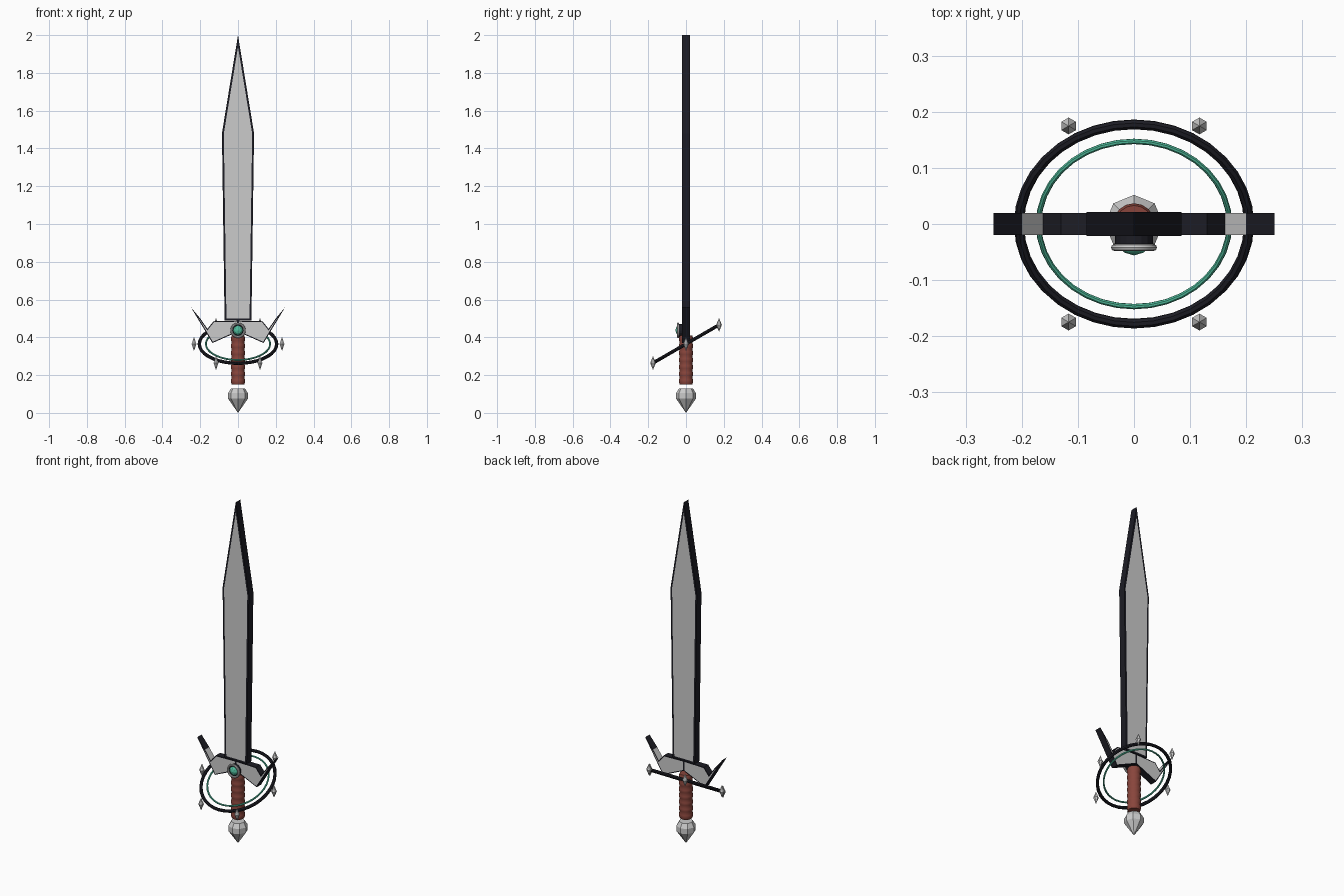
import bpy, bmesh, math
from mathutils import Matrix

if "Cube" in bpy.data.objects:
    bpy.data.objects.remove(bpy.data.objects["Cube"])


def material(name, rgb):
    m = bpy.data.materials.new(name)
    m.diffuse_color = (*rgb, 1)
    m.use_nodes = True
    m.node_tree.nodes["Principled BSDF"].inputs["Base Color"].default_value = m.diffuse_color
    return m


DARK = material("dark_edge", (0.012, 0.012, 0.018))
RED = material("red_grip", (0.25, 0.06, 0.045))
GREEN = material("green_glow", (0.08, 0.5, 0.33))


def finish(name, bm, mats, smooth=False):
    bmesh.ops.recalc_face_normals(bm, faces=bm.faces)
    me = bpy.data.meshes.new(name)
    bm.to_mesh(me)
    bm.free()
    for m in mats:
        me.materials.append(m)
    ob = bpy.data.objects.new(name, me)
    bpy.context.collection.objects.link(ob)
    if smooth:
        bpy.ops.object.select_all(action='DESELECT')
        ob.select_set(True)
        bpy.context.view_layer.objects.active = ob
        bpy.ops.object.shade_smooth_by_angle(angle=math.radians(40))
    return ob


def plate(name, outline, half, rim, light_side=None):
    """Flat prism with dark sides and a dark rim around grey faces."""
    bm = bmesh.new()
    face = bm.faces.new([bm.verts.new((x, -half, z)) for x, z in outline])
    ext = bmesh.ops.extrude_face_region(bm, geom=[face], use_keep_orig=True)
    new = [v for v in ext["geom"] if isinstance(v, bmesh.types.BMVert)]
    bmesh.ops.translate(bm, verts=new, vec=(0, 2 * half, 0))
    bmesh.ops.recalc_face_normals(bm, faces=bm.faces)
    for f in bm.faces:
        f.material_index = 1
        c = f.calc_center_median()
        if light_side and f.normal.z > 0.1 and light_side[0] < abs(c.x) < light_side[1]:
            f.material_index = 0
    caps = [f for f in bm.faces if abs(f.normal.y) > 0.9]
    bmesh.ops.inset_individual(bm, faces=caps, thickness=rim, use_even_offset=True)
    for f in caps:
        f.material_index = 0
    return finish(name, bm, [None, DARK])


def lathe(name, profile, sides, mats, matrix=Matrix(), smooth=False):
    """Revolve (radius, height) points around z."""
    bm = bmesh.new()
    vs = [bm.verts.new((r, 0, z)) for r, z in profile]
    es = [bm.edges.new(p) for p in zip(vs, vs[1:])]
    bmesh.ops.spin(bm, geom=vs + es, cent=(0, 0, 0), axis=(0, 0, 1),
                   angle=math.tau, steps=sides, use_duplicate=False)
    bmesh.ops.remove_doubles(bm, verts=bm.verts, dist=1e-5)
    bm.transform(matrix)
    return finish(name, bm, mats, smooth)


def ring(name, major, minor, matrix, mats, segs=36, sides=8):
    prof = [(major + minor * math.cos(math.tau * i / sides),
             minor * math.sin(math.tau * i / sides)) for i in range(sides + 1)]
    return lathe(name, prof, segs, mats, matrix, True)


# Blade
plate("blade", [(-0.071, 0.49), (0.071, 0.49), (0.085, 1.48), (0, 2.0), (-0.085, 1.48)],
      0.021, 0.01)

# Guard wings with upswept spikes, mirrored
wing = [(0, 0.43), (0.135, 0.37), (0.25, 0.56), (0.2, 0.5), (0.162, 0.445),
        (0.13, 0.485), (0, 0.488)]
for side, s in (("right", 1), ("left", -1)):
    plate("guard_" + side, [(s * x, z) for x, z in wing], 0.02, 0.005, (0.165, 0.199))

# Ribbed grip
ribs, z0, z1 = 7, 0.15, 0.41
step = (z1 - z0) / ribs
grip = [(0, z0)]
for i in range(ribs):
    z = z0 + i * step
    grip += [(0.033, z), (0.037, z + step * 0.3), (0.037, z + step * 0.7)]
grip += [(0.033, z1), (0, z1)]
lathe("grip", grip, 16, [RED], smooth=True)

# Faceted pommel
lathe("pommel", [(0, 0), (0.052, 0.075), (0.052, 0.105), (0.037, 0.13), (0, 0.13)], 8, [])

# Front gem in its bezel
face_front = Matrix.Translation((0, -0.042, 0.437)) @ Matrix.Rotation(math.pi / 2, 4, 'X')
ring("gem_bezel", 0.035, 0.006, face_front, [], 24)
lathe("gem_seat", [(0, -0.024), (0.034, -0.024), (0.034, 0), (0, 0)], 16, [DARK], face_front)
lathe("gem", [(0, -0.012), (0.026, 0), (0.017, 0.009), (0, 0.014)], 8, [GREEN], face_front)

# Tilted halo rings
tilt = Matrix.Translation((0, 0, 0.365)) @ Matrix.Rotation(math.radians(30), 4, 'X')
ring("outer_ring", 0.205, 0.009, tilt, [DARK])
ring("inner_ring", 0.17, 0.005, tilt, [GREEN])

# Six upright crystals around the outer ring
for i in range(6):
    a = math.tau * i / 6
    pos = tilt @ Matrix.Translation((0.233 * math.cos(a), 0.233 * math.sin(a), 0))
    lathe(f"crystal_{i + 1}", [(0, -0.037), (0.015, 0), (0, 0.037)], 6, [],
          Matrix.Translation(pos.to_translation()) @ Matrix.Rotation(math.pi / 6, 4, 'Z'))
